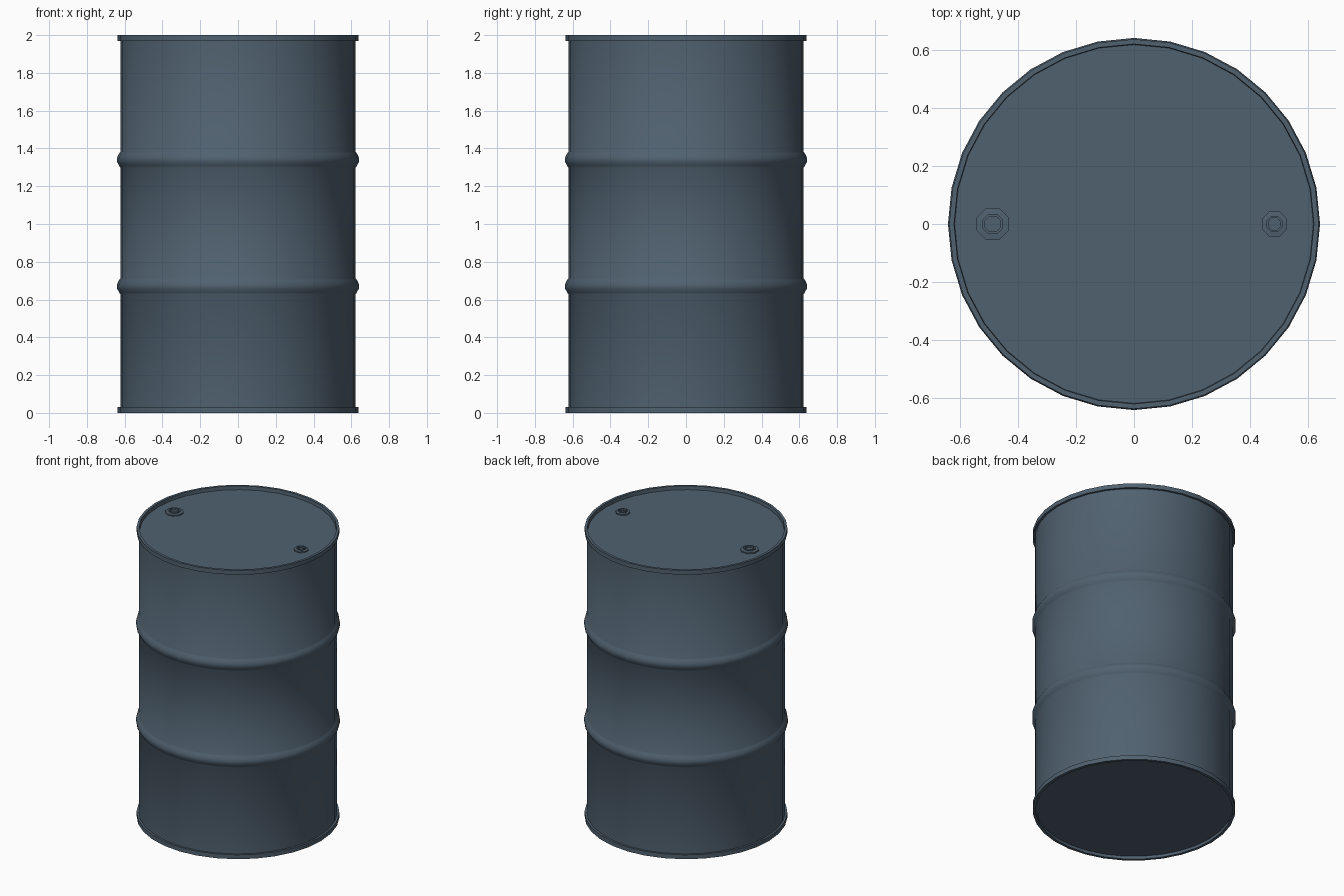
import bpy, bmesh, math

if "Cube" in bpy.data.objects:
    bpy.data.objects.remove(bpy.data.objects["Cube"])

steel = bpy.data.materials.new("blue grey steel")
steel.diffuse_color = (0.08, 0.12, 0.16, 1)
steel.use_nodes = True
steel.node_tree.nodes["Principled BSDF"].inputs["Base Color"].default_value = steel.diffuse_color


def lathe(name, profile, sides, loc=(0, 0, 0), turn=0.0, angle=40):
    """Spin a closed (radius, z) profile; radius 0 ends become a single pole."""
    bm = bmesh.new()
    rings = []
    for r, z in profile:
        if r == 0:
            rings.append([bm.verts.new((0, 0, z))] * sides)
        else:
            rings.append([bm.verts.new((r * math.cos(turn + 2 * math.pi * i / sides),
                                        r * math.sin(turn + 2 * math.pi * i / sides), z))
                          for i in range(sides)])
    for a, b in zip(rings, rings[1:]):
        for i in range(sides):
            j = (i + 1) % sides
            bm.faces.new(list(dict.fromkeys((a[i], a[j], b[j], b[i]))))
    bmesh.ops.recalc_face_normals(bm, faces=bm.faces)
    me = bpy.data.meshes.new(name)
    bm.to_mesh(me)
    bm.free()
    me.materials.append(steel)
    ob = bpy.data.objects.new(name, me)
    ob.location = loc
    bpy.context.collection.objects.link(ob)
    bpy.ops.object.select_all(action='DESELECT')
    ob.select_set(True)
    bpy.context.view_layer.objects.active = ob
    bpy.ops.object.shade_smooth_by_angle(angle=math.radians(angle))
    return ob


# Drum shell: recessed bottom, rolled rims, two ribs, recessed lid
R, RIM, INNER, LID = 0.623, 0.637, 0.618, 1.975
rib = [(R, -0.042), (0.629, -0.032), (0.64, -0.012), (0.641, 0.004),
       (0.638, 0.018), (0.629, 0.034), (R, 0.042)]
profile = [(0, 0.02), (INNER, 0.02), (INNER, 0), (RIM, 0), (RIM, 0.03), (R, 0.03)]
for zc in (0.67, 1.34):
    profile += [(r, zc + dz) for r, dz in rib]
profile += [(R, 1.97), (RIM, 1.97), (RIM, 2.0), (INNER + 0.002, 2.0), (INNER, LID), (0, LID)]
lathe("drum_shell", profile, 32, angle=40)


# Bungs: flange, raised collar and a sunken socket
def bung(name, x, s):
    c = s / math.cos(math.pi / 8)
    lathe(name, [(0, -0.005), (c, -0.005), (c, 0.008), (c * 0.64, 0.01),
                 (c * 0.64, 0.018), (c * 0.48, 0.018), (c * 0.48, 0.006), (0, 0.006)],
          8, (x, 0, LID), math.pi / 8, 30)


bung("large_bung", -0.487, 0.055)
bung("small_bung", 0.484, 0.043)
